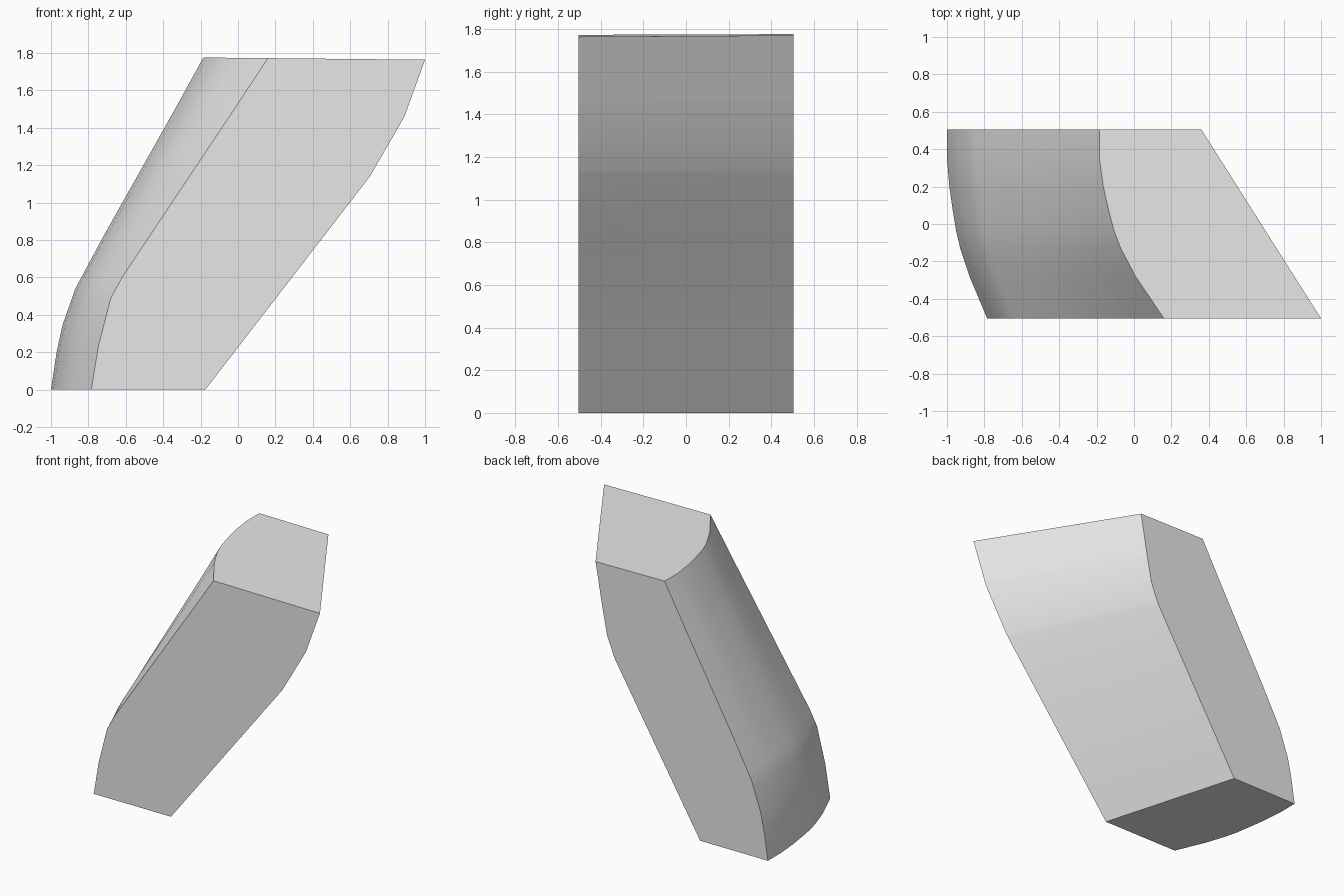
import bpy, bmesh, math

if "Cube" in bpy.data.objects:
    bpy.data.objects.remove(bpy.data.objects["Cube"], do_unlink=True)

FRONT, BACK = -0.505, 0.505

# Edge profiles as (z, x): the four long edges of the leaning block
LEFT_BACK = [(0, -1.0), (0.2, -0.97), (0.34, -0.94), (0.54, -0.87), (0.82, -0.72), (1.77, -0.185)]
LEFT_FRONT = [(0, -0.785), (0.24, -0.745), (0.49, -0.68), (0.6, -0.62), (1.77, 0.16)]
RIGHT_FRONT = [(0, -0.175), (1.14, 0.705), (1.46, 0.89), (1.77, 1.0)]
RIGHT_BACK = [(0, -0.465), (1.12, 0.21), (1.27, 0.27), (1.48, 0.31), (1.77, 0.36)]

# Bulge of the curved side as (y, share of the way from back edge to front edge)
BULGE = [(BACK, 0), (0.35, 0.0), (0.2, 0.06), (0.07, 0.145), (-0.04, 0.23),
         (-0.13, 0.33), (-0.28, 0.56), (FRONT, 1)]


def at(profile, z):
    """Read a profile at height z."""
    for (z0, x0), (z1, x1) in zip(profile, profile[1:]):
        if z <= z1:
            return x0 + (x1 - x0) * (z - z0) / (z1 - z0)
    return profile[-1][1]


grey = bpy.data.materials.new("light_grey")
grey.use_nodes = True
grey.diffuse_color = (0.8, 0.8, 0.8, 1)
grey.node_tree.nodes["Principled BSDF"].inputs["Base Color"].default_value = (0.8, 0.8, 0.8, 1)

# Loft rings through every height where an edge bends
levels = sorted({z for p in (LEFT_BACK, LEFT_FRONT, RIGHT_FRONT, RIGHT_BACK) for z, _ in p})
bm = bmesh.new()
rings = []
for z in levels:
    back, front = at(LEFT_BACK, z), at(LEFT_FRONT, z)
    ring = [(back + (front - back) * s, y) for y, s in BULGE]
    ring += [(at(RIGHT_FRONT, z), FRONT), (at(RIGHT_BACK, z), BACK)]
    # The top dips very slightly toward the right
    rings.append([bm.verts.new((x, y, z + (0.006 - 0.01 * (x + 0.18) if z == levels[-1] else 0)))
                  for x, y in ring])

n = len(rings[0])
for low, high in zip(rings, rings[1:]):
    for i in range(n):
        j = (i + 1) % n
        bm.faces.new((low[i], low[j], high[j], high[i]))

# End caps
bm.faces.new(rings[0][::-1])
bm.faces.new(rings[-1])
bmesh.ops.recalc_face_normals(bm, faces=bm.faces)

mesh = bpy.data.meshes.new("leaning_block")
bm.to_mesh(mesh)
bm.free()
mesh.materials.append(grey)
block = bpy.data.objects.new("leaning_block", mesh)
bpy.context.collection.objects.link(block)

# Smooth the curved sides, keep the outline edges sharp
bpy.ops.object.select_all(action="DESELECT")
block.select_set(True)
bpy.context.view_layer.objects.active = block
bpy.ops.object.shade_smooth_by_angle(angle=math.radians(30))
